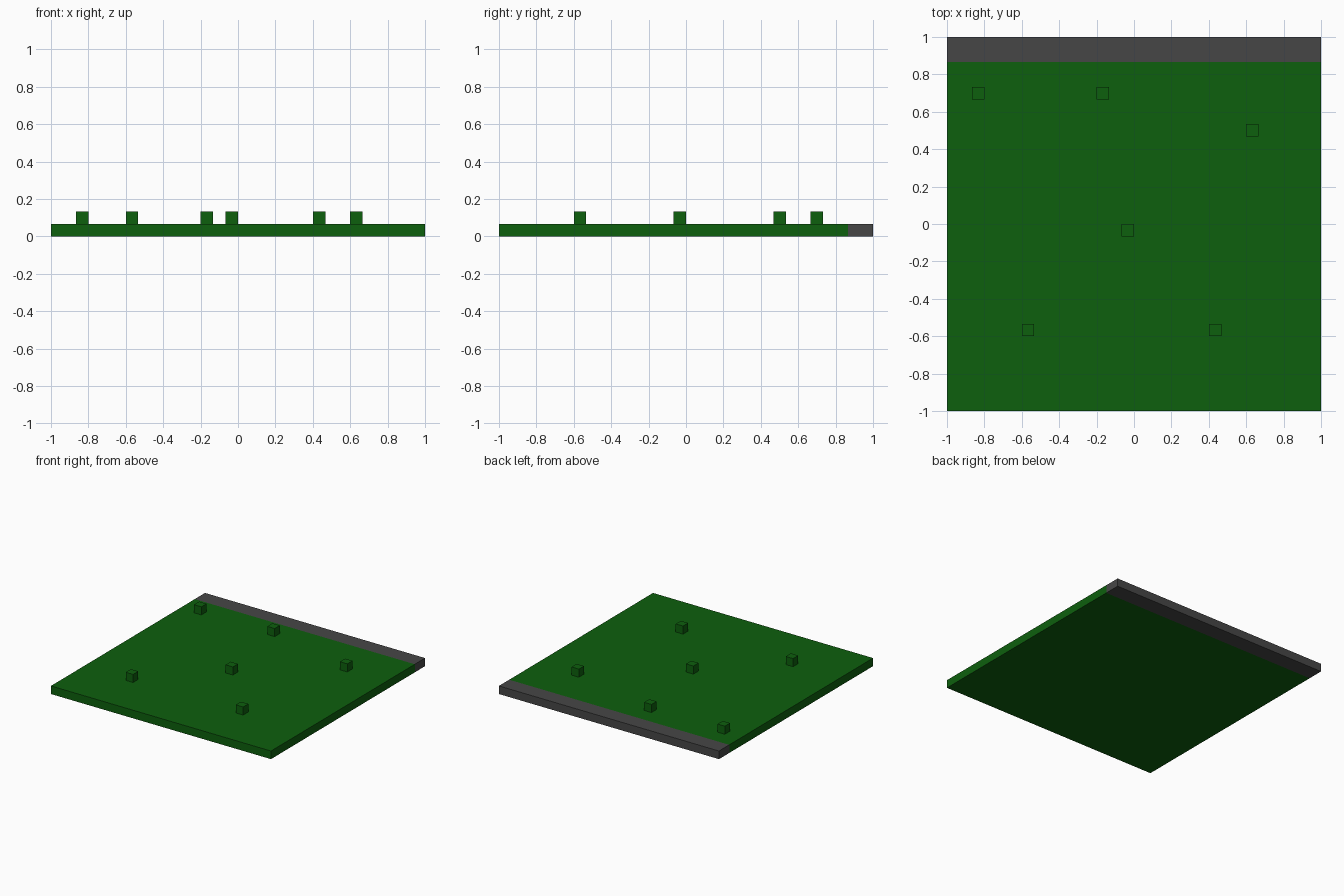
import bpy

if "Cube" in bpy.data.objects:
    bpy.data.objects.remove(bpy.data.objects["Cube"], do_unlink=True)

U = 1 / 15  # one block


def make_material(name, rgb):
    mat = bpy.data.materials.new(name)
    mat.use_nodes = True
    colour = (*rgb, 1.0)
    mat.diffuse_color = colour
    mat.node_tree.nodes["Principled BSDF"].inputs["Base Color"].default_value = colour
    return mat


def box(name, low, high, mat):
    """Axis-aligned box between two corners."""
    bpy.ops.mesh.primitive_cube_add(size=1)
    obj = bpy.context.object
    obj.name = obj.data.name = name
    for v in obj.data.vertices:
        v.co = [h if c > 0 else l for c, l, h in zip(v.co, low, high)]
    obj.data.materials.append(mat)
    return obj


green = make_material("grass_green", (0.004, 0.115, 0.004))
grey = make_material("path_grey", (0.062, 0.062, 0.062))

# Ground slab and the strip along its back edge
edge = 1 - 2 * U
box("grass_slab", (-1, -1, 0), (1, edge, U), green)
box("path_strip", (-1, edge, 0), (1, 1, U), grey)

# Small cubes standing on the grass: lower corner in blocks from the front right corner
for i, (cx, cy) in enumerate([(2, 25), (12, 25), (24, 22), (14, 14), (6, 6), (21, 6)], 1):
    x, y = -1 + cx * U, -1 + cy * U
    box(f"grass_tuft_{i}", (x, y, U), (x + U, y + U, 2 * U), green)
